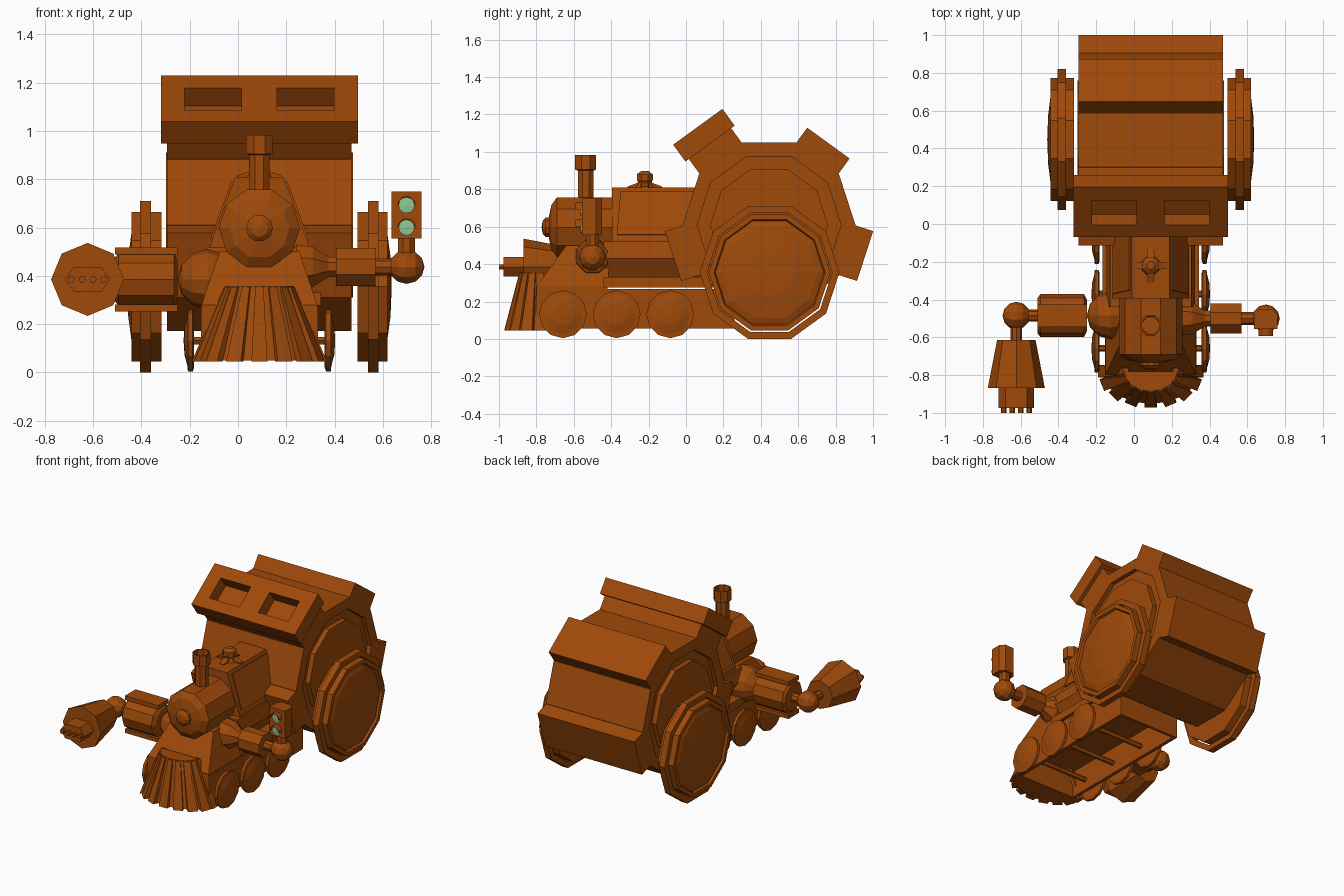
import bpy, bmesh
from math import cos, sin, pi, radians
from mathutils import Matrix, Vector

cube = bpy.data.objects.get("Cube")
if cube:
    bpy.data.objects.remove(cube, do_unlink=True)

CX = 0.0885          # centre line of the engine
SIDES = (-1, 1)


def material(name, rgb):
    m = bpy.data.materials.new(name)
    m.use_nodes = True
    m.diffuse_color = (*rgb, 1)
    m.node_tree.nodes["Principled BSDF"].inputs["Base Color"].default_value = (*rgb, 1)
    return m


BROWN = material("rust_brown", (0.345, 0.067, 0.003))
GREEN = material("lamp_green", (0.28, 0.57, 0.30))


def finish(name, bm, mat=BROWN):
    bmesh.ops.recalc_face_normals(bm, faces=bm.faces)
    mesh = bpy.data.meshes.new(name)
    bm.to_mesh(mesh)
    bm.free()
    mesh.materials.append(mat)
    ob = bpy.data.objects.new(name, mesh)
    bpy.context.scene.collection.objects.link(ob)
    return ob


def loft(name, rings, closed=False, mat=BROWN):
    """Skin a list of rings; a ring of one point makes a tip."""
    bm = bmesh.new()
    rows = [[bm.verts.new(p) for p in ring] for ring in rings]
    pairs = list(zip(rows, rows[1:])) + ([(rows[-1], rows[0])] if closed else [])
    for a, b in pairs:
        n = max(len(a), len(b))
        for i in range(n):
            j = (i + 1) % n
            quad = [a[i % len(a)], a[j % len(a)], b[j % len(b)], b[i % len(b)]]
            bm.faces.new(list(dict.fromkeys(quad)))
    if not closed:
        for row in (rows[0], rows[-1]):
            if len(row) > 2:
                bm.faces.new(row)
    return finish(name, bm, mat)


def lathe(name, axis, loc, profile, n=10, phase=0.0, closed=False, mat=BROWN):
    """Spin (radius, height) pairs round an axis."""
    def point(r, h, a):
        u, v = r * cos(a), r * sin(a)
        p = {"X": (h, u, v), "Y": (u, h, v), "Z": (u, v, h)}[axis]
        return Vector(loc) + Vector(p)
    rings = [[point(r, h, phase + 2 * pi * i / n) for i in range(n if r else 1)]
             for r, h in profile]
    return loft(name, rings, closed, mat)


def ball(name, loc, r, n=10):
    lathe(name, "X", loc, [(r * sin(pi * k / 6), -r * cos(pi * k / 6)) if 0 < k < 6
                           else (0, r * (k / 3 - 1)) for k in range(7)], n)


def box(name, lo, hi, matrix=Matrix()):
    bm = bmesh.new()
    lo, hi = Vector(lo), Vector(hi)
    size = Matrix.Diagonal((*(hi - lo), 1))
    bmesh.ops.create_cube(bm, size=1, matrix=matrix @ Matrix.Translation((lo + hi) / 2) @ size)
    return finish(name, bm)


def extrude_section(name, half, y0, y1):
    """Symmetric (half width, z) section run along y."""
    pts = [(CX + x, z) for x, z in half] + [(CX - x, z) for x, z in reversed(half)]
    return loft(name, [[(x, y, z) for x, z in pts] for y in (y0, y1)])


# Ten-sided drum, a groove round each end disc
DY, DZ, R = 0.444, 0.61, 0.462
ends = [(R, 0.382), (0.385, 0.382), (0.385, 0.352), (0.315, 0.352), (0.315, 0.387)]
lathe("drum", "X", (CX, DY, DZ), [(r, -h) for r, h in reversed(ends)] + ends)


def radial(deg):
    """Frame on the drum: z points outward, y along the rim."""
    return Matrix.Translation((CX, DY, DZ)) @ Matrix.Rotation(radians(deg - 90), 4, "X")


# Raised bars on the drum
for k, deg in enumerate((54, 126, 198, 342)):
    box(f"drum_bar_{k}", (-0.382, -0.14, 0.40), (0.382, 0.14, 0.54), radial(deg))

# Window block, with two deep recesses
block = box("window_block", (-0.408, -0.163, 0.537), (0.408, 0.163, 0.648), radial(126))
for s in SIDES:
    cutter = box("window_cutter", (s * 0.192 - 0.118, -0.085, 0.555),
                 (s * 0.192 + 0.118, 0.075, 0.72), radial(126))
    cutter.hide_render = True
    mod = block.modifiers.new("window", "BOOLEAN")
    mod.operation, mod.solver, mod.object = "DIFFERENCE", "EXACT", cutter
    bpy.context.view_layer.objects.active = block
    bpy.ops.object.modifier_apply(modifier=mod.name)
    bpy.data.objects.remove(cutter, do_unlink=True)

# Wheels on both sides
for s in SIDES:
    side = "left" if s > 0 else "right"
    hub = (CX, 0.447, 0.355)
    lathe(f"{side}_big_wheel", "X", hub,
          [(r, s * h) for r, h in [(0.325, 0.406), (0.325, 0.53), (0.297, 0.53), (0.29, 0.515),
                                   (0.255, 0.527), (0.13, 0.543), (0, 0.548)]])
    lathe(f"{side}_big_wheel_tread", "X", hub,
          [(r, s * h) for r, h in [(0.334, 0.449), (0.373, 0.449), (0.373, 0.494), (0.334, 0.494)]],
          closed=True)
    for k in range(3):
        at = (CX, -0.658 + 0.287 * k, 0.132)
        lathe(f"{side}_small_wheel_{k}", "X", at,
              [(r, s * h) for r, h in [(0.11, 0.27), (0.128, 0.276), (0.128, 0.296), (0.105, 0.298),
                                       (0.06, 0.31), (0, 0.314)]], 12)
for k in range(3):
    lathe(f"axle_{k}", "X", (CX, -0.658 + 0.287 * k, 0.132), [(0.018, -0.28), (0.018, 0.28)], 6)

# Chassis, open underneath
for s in SIDES:
    x = CX + s * 0.23
    box("chassis_side", (x - 0.012, -0.80, 0.055), (x + 0.012, 0.26, 0.268))
box("chassis_top", (CX - 0.24, -0.80, 0.245), (CX + 0.24, 0.26, 0.268))
for y in (-0.79, 0.25):
    box("chassis_end", (CX - 0.24, y - 0.01, 0.055), (CX + 0.24, y + 0.01, 0.268))


# Front hood, running board, lower body and cab
def rect(hw, y0, y1, z):
    return [(CX - hw, y0, z), (CX + hw, y0, z), (CX + hw, y1, z), (CX - hw, y1, z)]


loft("front_hood", [rect(0.24, -0.80, -0.42, 0.255), rect(0.24, -0.80, -0.42, 0.28),
                    rect(0.165, -0.64, -0.40, 0.50)])
box("running_board", (CX - 0.255, -0.44, 0.276), (CX + 0.255, 0.15, 0.33))
extrude_section("lower_body", [(0.17, 0.32), (0.235, 0.43), (0.215, 0.52)], -0.44, 0.2)
extrude_section("cab", [(0.205, 0.51), (0.20, 0.54), (0.10, 0.81)], -0.395, 0.2)
for s in SIDES:
    # Thin raised panel on the sloping cab side
    rows = [[(CX + s * (0.20 - 0.10 * t + o), y, 0.54 + 0.27 * t + o * 0.37)
             for y, t in ((-0.37, 0.06), (0.1, 0.06), (0.1, 0.92), (-0.35, 0.92))]
            for o in (0, 0.008)]
    loft("cab_side_panel", rows)

# Boiler with headlamp
lathe("boiler", "Y", (CX, 0, 0.597), [(0.168, -0.38), (0.168, -0.69), (0.125, -0.72), (0.05, -0.735)])
lathe("headlamp", "Y", (CX, 0, 0.597), [(0.056, -0.71), (0.056, -0.75), (0.035, -0.767), (0, -0.772)])

# Chimney with open top
lathe("chimney", "Z", (CX, -0.537, 0),
      [(0.045, 0.70), (0.045, 0.90), (0.06, 0.905), (0.06, 0.983), (0.051, 0.983), (0.049, 0.92)],
      8, pi / 8)

# Steam dome on four sloping feet
lathe("steam_dome", "Z", (CX, -0.22, 0),
      [(0.058, 0.80), (0.04, 0.84), (0.046, 0.85), (0.046, 0.88), (0.022, 0.897)], 8, pi / 8)
for k in range(4):
    turn = Matrix.Translation((CX, -0.22, 0)) @ Matrix.Rotation(k * pi / 2, 4, "Z")
    loft("dome_foot", [[turn @ Vector((x, w * y, z)) for w, z in
                        ((-1, 0.805), (1, 0.805), (1, top), (-1, top))]
                       for x, y, top in ((0.03, 0.022, 0.838), (0.092, 0.016, 0.815))])

# Slatted fender at the front
FY = -0.78


def fan(rx, ry, z, a, t=0.0):
    return (CX + rx * cos(a) - t * sin(a), FY + ry * sin(a) + t * cos(a), z)


angles = [pi + pi * k / 8 for k in range(9)]
loft("fender_core", [[fan(rx, ry, z, a) for a in angles]
                     for rx, ry, z in ((0.258, 0.173, 0.05), (0.14, 0.106, 0.358))])
for a in angles:
    loft("fender_slat", [[fan(rx - 0.03, ry - 0.03, z, a, -w), fan(rx, ry, z, a, -w),
                          fan(rx, ry, z, a, w), fan(rx - 0.03, ry - 0.03, z, a, w)]
                         for rx, ry, z, w in ((0.28, 0.192, 0.045, 0.033), (0.147, 0.112, 0.353, 0.017))])

# Right arm: shoulder, padded forearm, wrist and gun
AY, AZ, GX = -0.485, 0.385, -0.623
ball("right_shoulder", (-0.125, AY, AZ), 0.125, 12)
lathe("right_arm", "X", (0, AY, AZ), [(0.085, -0.25), (0.114, -0.265), (0.114, -0.495), (0.095, -0.51)])
lathe("right_wrist", "X", (0, AY, AZ), [(0.032, -0.5), (0.032, -0.6)], 8)
for s in SIDES:
    box("right_arm_plate", (-0.51, AY - 0.06, AZ + s * 0.118 - 0.014),
        (-0.25, AY + 0.06, AZ + s * 0.118 + 0.014))
ball("right_hand_joint", (GX, AY, AZ), 0.073)
lathe("gun_neck", "Y", (GX, 0, AZ), [(0.03, -0.53), (0.03, -0.63)], 8)
lathe("gun_body", "Y", (GX, 0, AZ), [(0.102, -0.615), (0.151, -0.868)], 8)
loft("gun_muzzle", [[(GX + x * 0.094, y, AZ + z * 0.052)
                     for x, z in ((-1, 0), (-0.6, 1), (0.6, 1), (1, 0), (0.6, -1), (-0.6, -1))]
                    for y in (-0.85, -0.975)])
for k in range(4):
    lathe("gun_barrel", "Y", (GX - 0.067 + 0.045 * k, 0, AZ), [(0.015, -0.96), (0.015, -1.0)], 6)

# Left arm: tapered shoulder, forearm, wrist and signal lamp
LY, LZ, SX = -0.50, 0.437, 0.698
lathe("left_shoulder", "X", (0, LY, LZ), [(0.10, 0.24), (0.09, 0.31), (0.045, 0.375), (0.045, 0.42)], 8, pi / 8)
lathe("left_arm", "X", (0, LY, LZ), [(0.085, 0.405), (0.085, 0.57)], 8, pi / 8)
lathe("left_wrist", "X", (0, LY, LZ), [(0.035, 0.56), (0.035, 0.66)], 8)
ball("left_hand_joint", (SX, LY, LZ), 0.074)
lathe("signal_neck", "Z", (SX, LY, 0), [(0.038, 0.48), (0.038, 0.56)], 8, pi / 8)
loft("signal_box", [[(SX + x, y, z) for x, y in ((-0.062, -0.556), (0.062, -0.556), (0.062, -0.48),
                                                 (0.035, -0.45), (-0.035, -0.45), (-0.062, -0.48))]
                    for z in (0.555, 0.75)])
for z in (0.60, 0.692):
    lathe("signal_lamp", "Y", (SX, 0, z), [(0.033, -0.55), (0.033, -0.563), (0, -0.566)], 12, mat=GREEN)
    # Half-round visor over the lamp
    arc = [pi * k / 6 for k in range(7)]
    loft("signal_visor", [[(SX + r * cos(a), y, z + r * sin(a)) for r, row in
                           ((0.038, arc), (0.034, arc[::-1])) for a in row]
                          for y in (-0.55, -0.592)])
